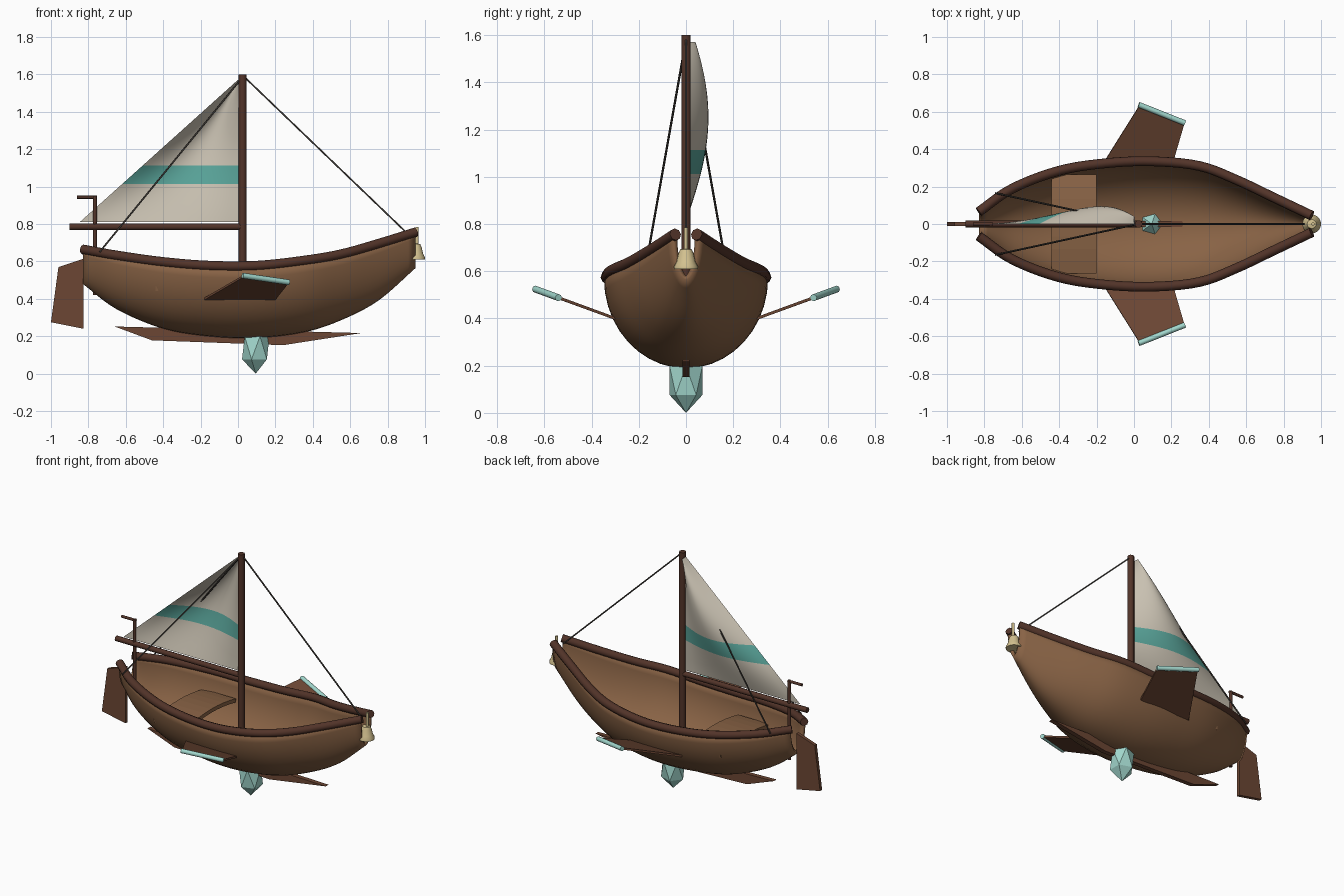
import bpy, bmesh, math
from mathutils import Vector

if "Cube" in bpy.data.objects:
    bpy.data.objects.remove(bpy.data.objects["Cube"])


def material(name, rgb):
    m = bpy.data.materials.new(name)
    m.diffuse_color = (*rgb, 1)
    m.use_nodes = True
    m.node_tree.nodes["Principled BSDF"].inputs["Base Color"].default_value = m.diffuse_color
    return m


WOOD = material("wood", (.25, .125, .06))
DARK = material("dark_wood", (.085, .034, .022))
FIN = material("fin_wood", (.15, .062, .034))
SAIL = material("sail_cloth", (.58, .53, .44))
TEAL = material("teal", (.10, .37, .32))
CRYSTAL = material("crystal", (.36, .68, .61))
BRASS = material("brass", (.66, .54, .28))
ROPE = material("rope", (.04, .035, .03))


def mesh_object(name, verts, faces, mat, smooth=False):
    me = bpy.data.meshes.new(name)
    me.from_pydata([tuple(v) for v in verts], [], faces)
    bm = bmesh.new()
    bm.from_mesh(me)
    bmesh.ops.recalc_face_normals(bm, faces=bm.faces)
    bm.to_mesh(me)
    bm.free()
    ob = bpy.data.objects.new(name, me)
    bpy.context.collection.objects.link(ob)
    me.materials.append(mat)
    if smooth:
        me.polygons.foreach_set("use_smooth", [True] * len(me.polygons))
    return ob


def tube(name, points, radius, mat, res=2):
    cu = bpy.data.curves.new(name, 'CURVE')
    cu.dimensions = '3D'
    cu.bevel_depth, cu.bevel_resolution, cu.use_fill_caps = radius, res, True
    sp = cu.splines.new('POLY')
    sp.points.add(len(points) - 1)
    for p, co in zip(sp.points, points):
        p.co = (*co, 1)
    ob = bpy.data.objects.new(name, cu)
    bpy.context.collection.objects.link(ob)
    cu.materials.append(mat)
    return ob


def plate(name, pts, thickness, mat):
    # flat outline thickened evenly to both sides
    ob = mesh_object(name, pts, [tuple(range(len(pts)))], mat)
    s = ob.modifiers.new("thickness", 'SOLIDIFY')
    s.thickness, s.offset = thickness, 0
    return ob


# hull stations: x, half width, sheer height, keel height
STATIONS = [(-.83, .065, .66, .48), (-.65, .19, .628, .345), (-.4, .285, .593, .24),
            (-.15, .325, .573, .198), (.1, .335, .573, .19), (.35, .31, .6, .22),
            (.55, .235, .634, .285), (.75, .14, .69, .39), (.95, .045, .752, .565)]


def hull_lines(steps=5):
    P = [Vector(s) for s in STATIONS]
    P = [2 * P[0] - P[1]] + P + [2 * P[-1] - P[-2]]
    out = []
    for i in range(1, len(P) - 2):
        a, b, c, d = P[i - 1:i + 3]
        for k in range(steps):
            t = k / steps
            out.append(.5 * (2 * b + (c - a) * t + (2 * a - 5 * b + 4 * c - d) * t * t
                             + (3 * b - a - 3 * c + d) * t ** 3))
    return out + [P[-2]]


LINES = hull_lines()

# hull shell: half-ellipse sections lofted along the stations
N = 20
verts, faces = [], []
for x, w, top, keel in LINES:
    for j in range(N + 1):
        a = math.pi * (j / N - .5)
        verts.append((x, (w + .012) * math.sin(a), top - (top - keel) * math.cos(a)))
for i in range(len(LINES) - 1):
    for j in range(N):
        k = i * (N + 1) + j
        faces.append((k, k + 1, k + N + 2, k + N + 1))
hull = mesh_object("hull", verts, faces, WOOD, True)
# make normals point outward so the planking grows inward
bottom = min(hull.data.polygons, key=lambda p: p.center.z)
if bottom.normal.z > 0:
    hull.data.flip_normals()
sol = hull.modifiers.new("planking", 'SOLIDIFY')
sol.thickness, sol.offset = .022, -1

# gunwale rails, side fins with tips, and backstays on both sides
for side, s in (("left", 1), ("right", -1)):
    tube(side + "_rail", [(x, s * w, top + .004) for x, w, top, _ in LINES], .026, DARK)
    plate(side + "_fin", [(-.18, s * .30, .40), (.03, s * .635, .522),
                          (.27, s * .54, .488), (.20, s * .30, .40)], .012, FIN)
    tube(side + "_fin_tip", [(.025, s * .638, .524), (.272, s * .54, .488)], .015, CRYSTAL)
    tube(side + "_backstay", [(.02, 0, 1.58), (-.74, s * .165, .65)], .005, ROPE, 1)

# keel plate and rudder
plate("keel_plate", [(-.66, 0, .252), (-.46, 0, .178), (.24, 0, .152), (.66, 0, .217)], .03, FIN)
plate("rudder", [(-.96, 0, .57), (-.825, 0, .615), (-.825, 0, .24), (-1, 0, .275)], .022, FIN)

# tiller
tube("tiller_post", [(-.765, 0, .42), (-.765, 0, .95)], .011, DARK)
tube("tiller_handle", [(-.86, 0, .943), (-.755, 0, .943)], .009, DARK)

# mast, boom, forestay
tube("mast", [(.025, 0, .2), (.025, 0, 1.6)], .021, DARK, 3)
tube("boom", [(-.9, 0, .785), (.02, 0, .785)], .018, DARK)
tube("forestay", [(.03, 0, 1.59), (.91, 0, .745)], .005, ROPE, 1)

# bellied triangular sail with a teal band
ROWS, COLS = 30, 14
verts, faces = [], []
for i in range(ROWS + 1):
    v = i / ROWS
    for j in range(COLS + 1):
        u = j / COLS
        verts.append((.005 - u * (.845 * (1 - v) + .006),
                      .095 * math.sin(math.pi * u) * math.sin(math.pi * .86 * v), .81 + .76 * v))
for i in range(ROWS):
    for j in range(COLS):
        k = i * (COLS + 1) + j
        faces.append((k, k + 1, k + COLS + 2, k + COLS + 1))
sail = mesh_object("sail", verts, faces, SAIL, True)
sail.data.materials.append(TEAL)
for p in sail.data.polygons:
    if 1.015 < p.center.z < 1.115:
        p.material_index = 1

# slightly arched seat
verts, faces = [], []
for j in range(9):
    y = -.262 + .524 * j / 8
    z = .455 + .03 * (1 - (y / .262) ** 2)
    verts += [(-.44, y, z), (-.2, y, z)]
for j in range(8):
    k = 2 * j
    faces.append((k, k + 1, k + 3, k + 2))
seat = mesh_object("seat", verts, faces, WOOD)
s = seat.modifiers.new("thickness", 'SOLIDIFY')
s.thickness, s.offset = .025, 0

# faceted crystal through the hull floor
bpy.ops.mesh.primitive_ico_sphere_add(subdivisions=1, radius=1, location=(.095, 0, .138))
crystal = bpy.context.object
crystal.name = "crystal"
crystal.scale = (.082, .082, .138)
crystal.data.materials.append(CRYSTAL)

# bow bell, turned from a profile
PROFILE = [(.0, .612), (.05, .61), (.05, .622), (.04, .64), (.032, .675), (.024, .693), (0, .697)]
SEG = 20
verts = [(.95 + r * math.cos(2 * math.pi * j / SEG), r * math.sin(2 * math.pi * j / SEG), z)
         for r, z in PROFILE for j in range(SEG)]
faces = [(i * SEG + j, i * SEG + (j + 1) % SEG, (i + 1) * SEG + (j + 1) % SEG, (i + 1) * SEG + j)
         for i in range(len(PROFILE) - 1) for j in range(SEG)]
bell = mesh_object("bell", verts, faces, BRASS)
bpy.ops.object.select_all(action='DESELECT')
bell.select_set(True)
bpy.context.view_layer.objects.active = bell
bpy.ops.object.shade_smooth_by_angle(angle=math.radians(40))
tube("bell_hanger", [(.957, 0, .69), (.957, 0, .785)], .009, BRASS)
